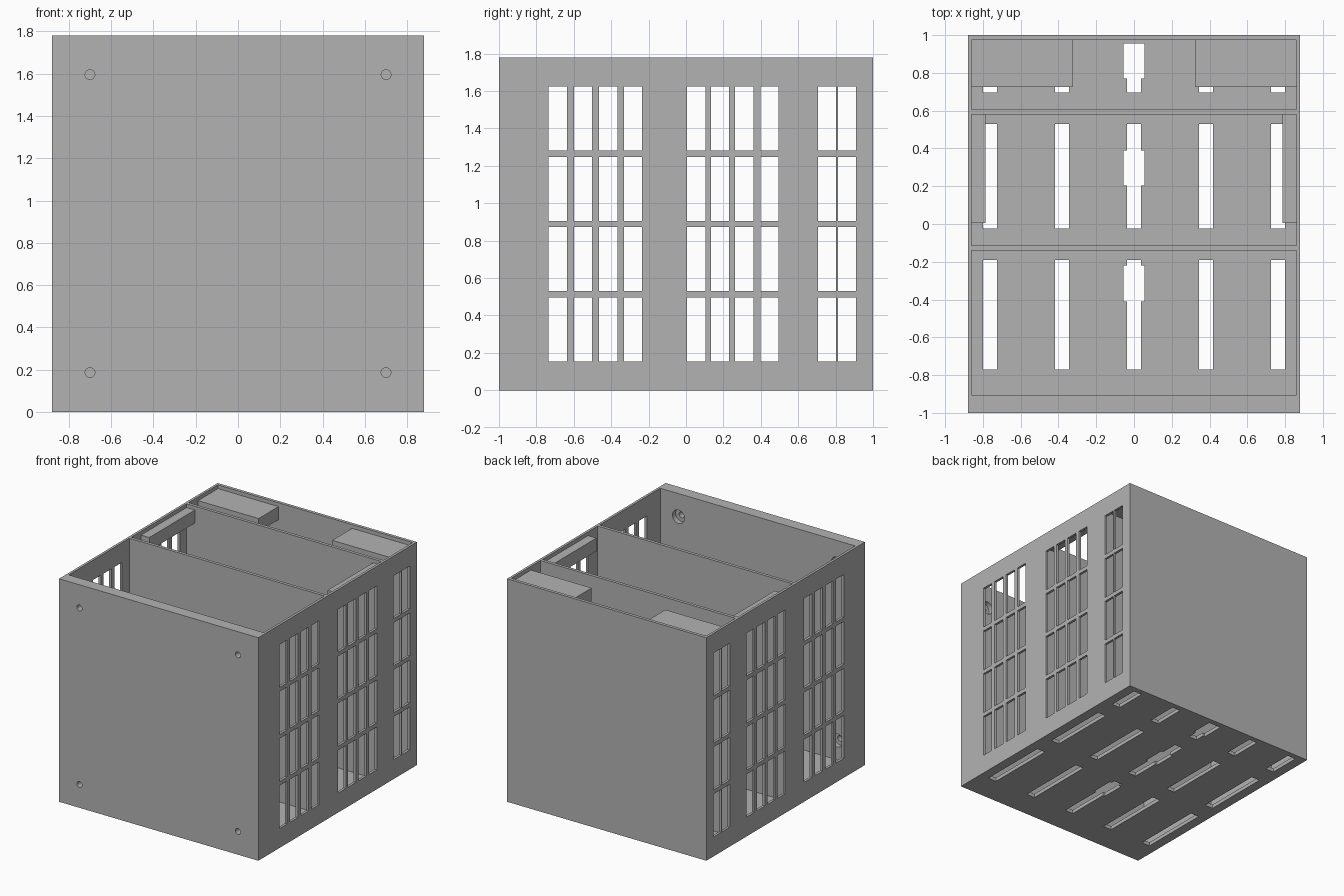
import bpy, bmesh
from mathutils import Matrix, Vector

old = bpy.data.objects.get("Cube")
if old:
    bpy.data.objects.remove(old, do_unlink=True)

grey = bpy.data.materials.new("plain grey")
grey.use_nodes = True
COLOUR = (0.45, 0.45, 0.45, 1)
grey.diffuse_color = COLOUR
grey.node_tree.nodes["Principled BSDF"].inputs["Base Color"].default_value = COLOUR


def add_box(bm, x, y, z):
    """Box from three (low, high) ranges."""
    lo, hi = Vector((x[0], y[0], z[0])), Vector((x[1], y[1], z[1]))
    size = hi - lo
    bmesh.ops.create_cube(bm, size=1, matrix=Matrix.Translation((lo + hi) / 2)
                          @ Matrix.Diagonal((*size, 1)))


def add_rod(bm, x, z, y, radius):
    """Cylinder along y."""
    bmesh.ops.create_cone(bm, cap_ends=True, segments=32, radius1=radius, radius2=radius,
                          depth=y[1] - y[0],
                          matrix=Matrix.Translation((x, sum(y) / 2, z))
                          @ Matrix.Rotation(1.5707963, 4, 'X'))


def finish(bm, name):
    mesh = bpy.data.meshes.new(name)
    bm.to_mesh(mesh)
    bm.free()
    mesh.materials.append(grey)
    obj = bpy.data.objects.new(name, mesh)
    bpy.context.collection.objects.link(obj)
    return obj


def cut(target, bm, name):
    """Subtract the shapes in bm from target, then discard them."""
    cutter = finish(bm, name)
    cutter.hide_render = True
    mod = target.modifiers.new(name, 'BOOLEAN')
    mod.operation, mod.solver, mod.object = 'DIFFERENCE', 'EXACT', cutter
    bpy.context.view_layer.update()
    deps = bpy.context.evaluated_depsgraph_get()
    result = bpy.data.meshes.new_from_object(target.evaluated_get(deps))
    target.modifiers.clear()
    target.data = result
    bpy.data.objects.remove(cutter, do_unlink=True)


WIDTH, HEIGHT, FLOOR, INNER = 0.88, 1.78, 0.03, 0.86

# Outer case
bm = bmesh.new()
add_box(bm, (-WIDTH, WIDTH), (-1, 1), (0, HEIGHT))
case = finish(bm, "case")

# Three open compartments
bm = bmesh.new()
for y in ((-0.905, -0.14), (-0.115, 0.58), (0.605, 0.975)):
    add_box(bm, (-INNER, INNER), y, (FLOOR, 2))
cut(case, bm, "compartments")

# Window grid through both side walls
bm = bmesh.new()
for y in (-0.685, -0.551, -0.416, -0.283, 0.055, 0.182, 0.312, 0.446, 0.754, 0.861):
    for row in range(4):
        z = 0.326 + row * 0.3753
        add_box(bm, (-1, 1), (y - 0.049, y + 0.049), (z - 0.171, z + 0.171))
cut(case, bm, "windows")

# Floor slots, the middle ones with a wider stretch
bm, wide = bmesh.new(), bmesh.new()
for y, wide_y in (((-0.77, -0.19), (-0.41, -0.22)),
                  ((-0.025, 0.53), (0.205, 0.39)),
                  ((0.695, 0.955), (0.77, 0.955))):
    for x in (-0.763, -0.381, 0, 0.381, 0.763):
        add_box(bm, (x - 0.037, x + 0.037), y, (-0.1, 0.1))
    add_box(wide, (-0.055, 0.055), wide_y, (-0.1, 0.1))
cut(case, bm, "floor_slots")
cut(case, wide, "wide_slots")

# Screw holes in the front wall, counterbored from inside
bm, bores = bmesh.new(), bmesh.new()
for x in (-0.7, 0.7):
    for z in (0.186, 1.595):
        add_rod(bm, x, z, (-1.1, -0.88), 0.023)
        add_rod(bores, x, z, (-0.945, -0.85), 0.053)
cut(case, bm, "screw_holes")
cut(case, bores, "counterbores")

# Ledges under the rim of the middle and back compartments
LEDGE_Z = (1.645, 1.75)
for side, s in (("left", 1), ("right", -1)):
    for part, inner_x, y in (("middle", 0.787, (0.005, 0.58)),
                             ("back", 0.325, (0.725, 0.975))):
        bm = bmesh.new()
        add_box(bm, sorted((s * inner_x, s * INNER)), y, LEDGE_Z)
        finish(bm, f"{part}_ledge_{side}")
